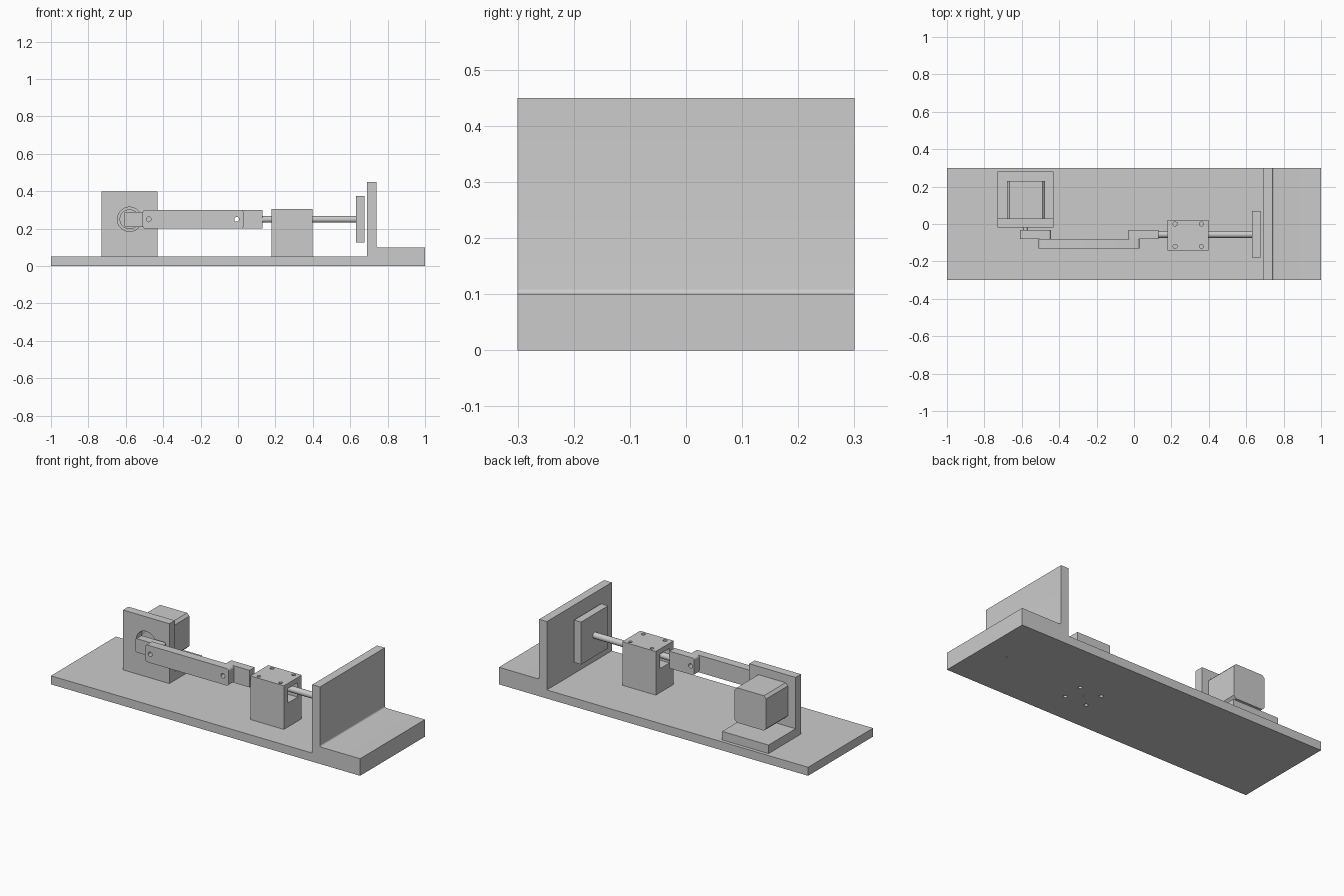
import bpy, bmesh, math
from mathutils import Vector

if "Cube" in bpy.data.objects:
    bpy.data.objects.remove(bpy.data.objects["Cube"])

def finish(name, bm):
    bmesh.ops.recalc_face_normals(bm, faces=bm.faces)
    me = bpy.data.meshes.new(name)
    bm.to_mesh(me)
    bm.free()
    ob = bpy.data.objects.new(name, me)
    bpy.context.collection.objects.link(ob)
    return ob

def prism(name, pts, y0, y1):
    """Extrude an x-z outline from y0 to y1."""
    bm = bmesh.new()
    f = bm.faces.new([bm.verts.new((x, y0, z)) for x, z in pts])
    r = bmesh.ops.extrude_face_region(bm, geom=[f])
    verts = [v for v in r['geom'] if isinstance(v, bmesh.types.BMVert)]
    bmesh.ops.translate(bm, verts=verts, vec=(0, y1 - y0, 0))
    return finish(name, bm)

def rounded(x0, x1, z0, z1, radii, seg=6):
    """Rectangle outline; radii for the left and right corners."""
    rl, rr = radii
    out = []
    for x, z, r, a0 in ((x1, z1, rr, 0), (x0, z1, rl, 90), (x0, z0, rl, 180), (x1, z0, rr, 270)):
        if r == 0:
            out.append((x, z))
            continue
        cx = x - r if x == x1 else x + r
        cz = z - r if z == z1 else z + r
        for i in range(seg + 1):
            a = math.radians(a0 + 90 * i / seg)
            out.append((cx + r * math.cos(a), cz + r * math.sin(a)))
    return out

def box(name, x0, x1, y0, y1, z0, z1):
    return prism(name, [(x0, z0), (x1, z0), (x1, z1), (x0, z1)], y0, y1)

def rod(name, a, b, r, seg=32):
    a, b = Vector(a), Vector(b)
    bm = bmesh.new()
    bmesh.ops.create_cone(bm, cap_ends=True, segments=seg, radius1=r, radius2=r, depth=(b - a).length)
    bm.transform((b - a).to_track_quat('Z', 'Y').to_matrix().to_4x4())
    bmesh.ops.translate(bm, verts=bm.verts, vec=(a + b) / 2)
    return finish(name, bm)

def cut(ob, cutters):
    for c in cutters:
        c.hide_render = True
        c.hide_viewport = True
        m = ob.modifiers.new('cut', 'BOOLEAN')
        m.operation = 'DIFFERENCE'
        m.solver = 'EXACT'
        m.object = c

AXIS_Z, SLIDE_Y, MOTOR_X = 0.25, -0.056, -0.58
bolts = [(x, y) for x in (0.22, 0.36) for y in (0.0, -0.12)]

# Base with upright stop wall, raised end step and small fillet
fillet = [(0.75 - 0.01 * math.cos(t), 0.11 - 0.01 * math.sin(t))
          for t in (math.pi / 2 * i / 5 for i in range(6))]
base = prism('base', [(-1, 0), (1, 0), (1, 0.1)] + fillet[::-1] +
             [(0.74, 0.45), (0.69, 0.45), (0.69, 0.05), (-1, 0.05)], -0.3, 0.3)
cut(base, [rod('base_bolt_cutter', (x, y, -0.02), (x, y, 0.045), 0.011, 20) for x, y in bolts] +
    [rod('pilot_cutter', (x, y, -0.02), (x, y, 0.03), 0.004, 12) for x, y in ((0.29, -0.06), (0.85, 0))])

# Motor bracket
bracket = prism('motor_bracket_plate', rounded(-0.73, -0.43, 0.05, 0.4, (0, 0)), -0.02, 0.03)
cut(bracket, [rod('boss_cutter', (MOTOR_X, -0.1, AXIS_Z), (MOTOR_X, 0.029, AXIS_Z), 0.065, 48)])
box('motor_bracket_foot', -0.73, -0.43, 0.03, 0.28, 0.05, 0.1)

# Motor with chamfered body, boss and shaft
prism('motor_body', rounded(-0.68, -0.475, 0.148, 0.352, (0.015, 0.015), 1), 0.03, 0.23)
boss = rod('motor_boss', (MOTOR_X, 0.03, AXIS_Z), (MOTOR_X, 0.01, AXIS_Z), 0.053, 48)
shaft = rod('motor_shaft', (MOTOR_X, 0.02, AXIS_Z), (MOTOR_X, -0.06, AXIS_Z), 0.013)

# Crank, connecting rod and slider link, with pin holes
crank = prism('crank', rounded(-0.61, -0.445, 0.21, 0.29, (0.012, 0.012)), -0.08, -0.032)
con_rod = prism('connecting_rod', rounded(-0.51, 0.03, 0.2, 0.3, (0.015, 0.015)), -0.13, -0.08)
link = prism('slider_link', rounded(-0.03, 0.13, 0.2, 0.3, (0.012, 0)), -0.08, -0.032)
pins = [rod('pin_cutter', (x, -0.2, AXIS_Z), (x, 0, AXIS_Z), 0.013, 24) for x in (-0.477, -0.007)]
cut(crank, pins[:1])
cut(con_rod, pins)
cut(link, pins[1:])

# Sliding rod and push plate
slide = rod('slide_rod', (0.12, SLIDE_Y, AXIS_Z), (0.64, SLIDE_Y, AXIS_Z), 0.018)
box('push_plate', 0.63, 0.675, -0.18, 0.07, 0.127, 0.375)

# Guide block with square channel and bolt holes
guide = box('guide_block', 0.18, 0.397, -0.143, 0.022, 0.05, 0.305)
cut(guide, [box('channel_cutter', 0.1, 0.5, -0.105, -0.015, 0.19, 0.275)] +
    [rod('guide_bolt_cutter', (x, y, 0.06), (x, y, 0.4), 0.011, 20) for x, y in bolts])

for ob in (boss, shaft, slide, crank, con_rod, link, bracket, base, guide):
    bpy.ops.object.select_all(action='DESELECT')
    ob.select_set(True)
    bpy.context.view_layer.objects.active = ob
    bpy.ops.object.shade_smooth_by_angle(angle=math.radians(30))
